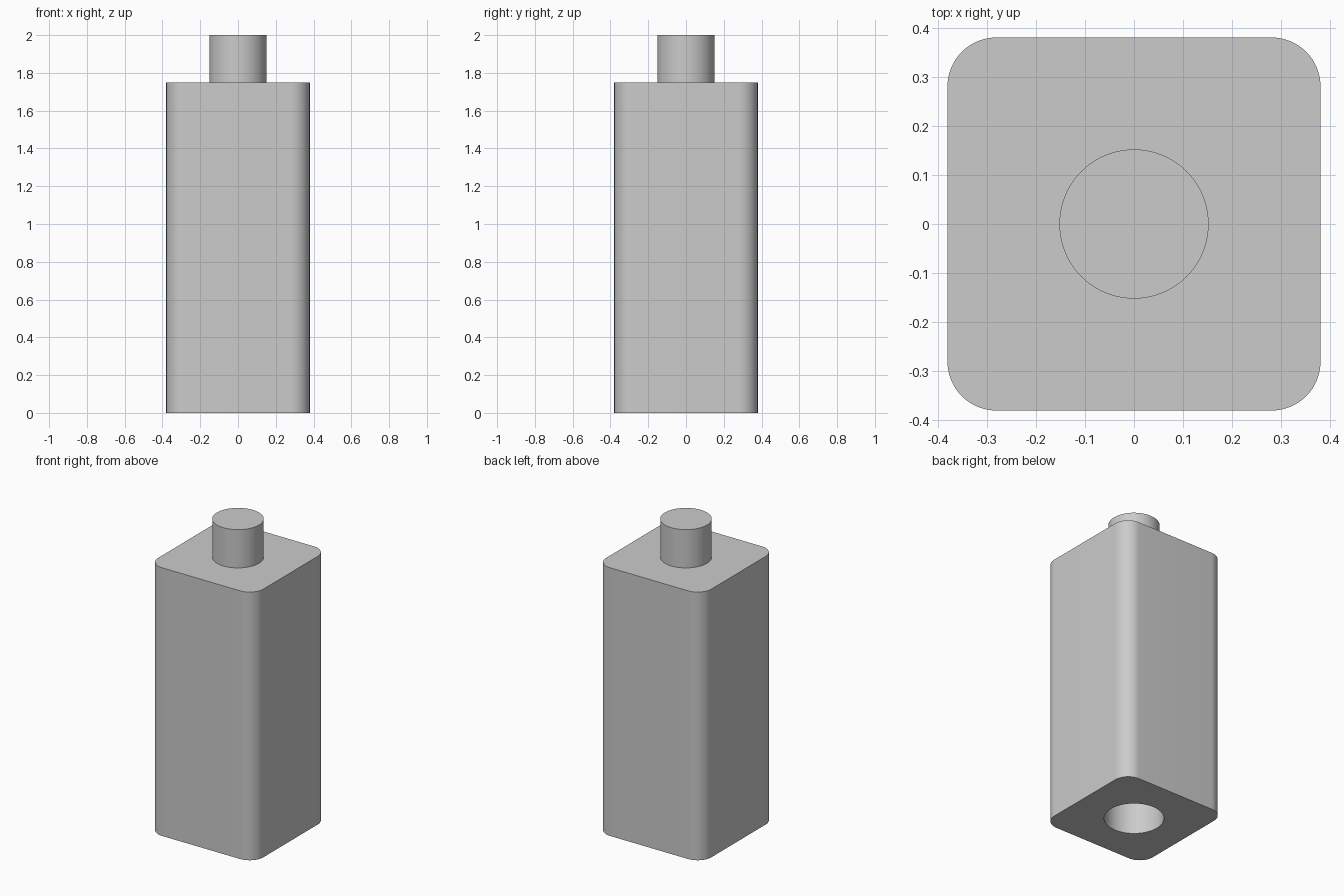
import bpy
import bmesh

default = bpy.data.objects.get("Cube")
if default:
    bpy.data.objects.remove(default, do_unlink=True)

HALF, CORNER = 0.38, 0.1
BODY_TOP, TOP = 1.75, 2.0
PEG_RADIUS, SOCKET_RADIUS, SOCKET_DEPTH = 0.152, 0.177, 0.28

# Single grey material
grey = bpy.data.materials.new("light_grey")
grey.use_nodes = True
colour = (0.6, 0.6, 0.6, 1)
grey.diffuse_color = colour
grey.node_tree.nodes["Principled BSDF"].inputs["Base Color"].default_value = colour


def cylinder(name, radius, bottom, top):
    bpy.ops.mesh.primitive_cylinder_add(
        vertices=96, radius=radius, depth=top - bottom,
        location=(0, 0, (bottom + top) / 2))
    obj = bpy.context.object
    obj.name = name
    obj.data.materials.append(grey)
    return obj


def smooth(obj):
    bpy.ops.object.select_all(action="DESELECT")
    obj.select_set(True)
    bpy.context.view_layer.objects.active = obj
    bpy.ops.object.shade_smooth_by_angle()


# Square block with rounded upright corners
bpy.ops.mesh.primitive_cube_add(size=1, location=(0, 0, BODY_TOP / 2))
body = bpy.context.object
body.name = "body"
body.scale = (2 * HALF, 2 * HALF, BODY_TOP)
bpy.ops.object.transform_apply(location=False, rotation=False, scale=True)
body.data.materials.append(grey)
bm = bmesh.new()
bm.from_mesh(body.data)
uprights = [e for e in bm.edges if abs(e.verts[0].co.z - e.verts[1].co.z) > 1]
bmesh.ops.bevel(bm, geom=uprights, offset=CORNER, segments=16,
                profile=0.5, affect="EDGES")
bm.to_mesh(body.data)
bm.free()

# Round socket cut into the underside
cutter = cylinder("socket_cutter", SOCKET_RADIUS, -0.1, SOCKET_DEPTH)
cutter.hide_render = True
cut = body.modifiers.new("socket", "BOOLEAN")
cut.operation = "DIFFERENCE"
cut.solver = "EXACT"
cut.object = cutter
bpy.context.view_layer.objects.active = body
bpy.ops.object.modifier_apply(modifier=cut.name)
bpy.data.objects.remove(cutter, do_unlink=True)
smooth(body)

# Round peg on top
peg = cylinder("top_peg", PEG_RADIUS, BODY_TOP, TOP)
smooth(peg)
